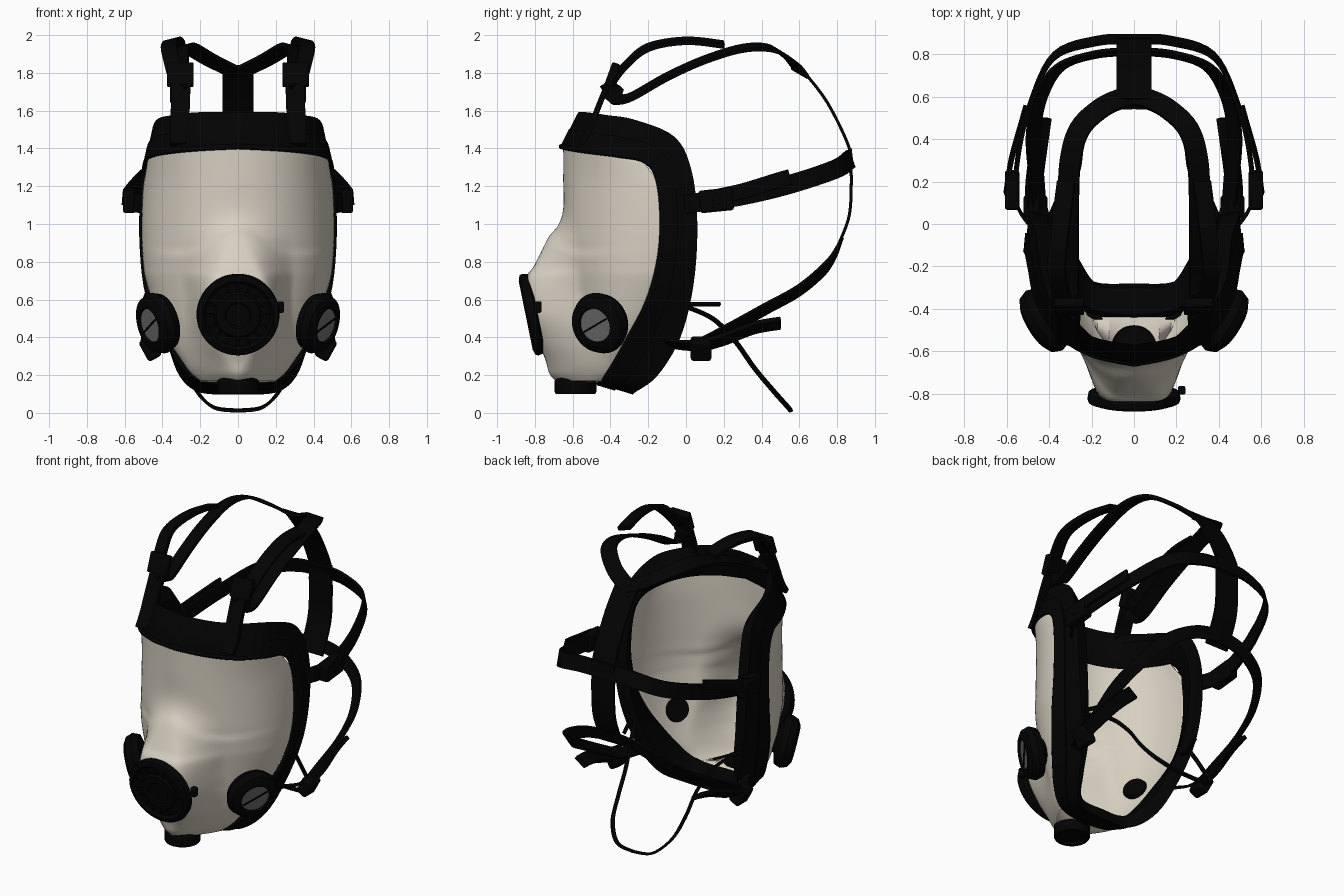
import bpy, bmesh, math
from mathutils import Vector, Matrix

if "Cube" in bpy.data.objects:
    bpy.data.objects.remove(bpy.data.objects["Cube"])

def material(name, rgb):
    m = bpy.data.materials.new(name)
    m.diffuse_color = (*rgb, 1)
    m.use_nodes = True
    m.node_tree.nodes["Principled BSDF"].inputs["Base Color"].default_value = m.diffuse_color
    return m

CREAM = material("cream_shell", (0.68, 0.63, 0.535))
BLACK = material("black_rubber", (0.0008, 0.0008, 0.0009))
GREY = material("grey_insert", (0.16, 0.16, 0.165))

def finish(name, bm, mat, angle=40):
    bmesh.ops.recalc_face_normals(bm, faces=bm.faces)
    me = bpy.data.meshes.new(name)
    bm.to_mesh(me)
    bm.free()
    me.materials.append(mat)
    ob = bpy.data.objects.new(name, me)
    bpy.context.collection.objects.link(ob)
    bpy.ops.object.select_all(action='DESELECT')
    ob.select_set(True)
    bpy.context.view_layer.objects.active = ob
    bpy.ops.object.shade_smooth_by_angle(angle=math.radians(angle))
    return ob

def spline(pts, per=6):
    """Catmull-Rom resampling of tuples of any length."""
    out, n = [], len(pts)
    for i in range(n - 1):
        p = [pts[max(0, min(n - 1, i + k))] for k in (-1, 0, 1, 2)]
        for s in range(per):
            t = s / per
            out.append(tuple(b + 0.5 * t * (c - a + t * (2*a - 5*b + 4*c - d + t * (3*(b - c) + d - a)))
                             for a, b, c, d in zip(*p)))
    return out + [tuple(pts[-1])]

def loft(name, rings, mat, closed=False, angle=40):
    bm = bmesh.new()
    vs = [[bm.verts.new(p) for p in r] for r in rings]
    k = len(rings[0])
    for i in range(len(vs) if closed else len(vs) - 1):
        a, b = vs[i], vs[(i + 1) % len(vs)]
        for j in range(k):
            bm.faces.new((a[j], a[(j + 1) % k], b[(j + 1) % k], b[j]))
    if not closed:
        bm.faces.new(vs[0])
        bm.faces.new(vs[-1])
    return finish(name, bm, mat, angle)

def strap(name, pts, width, xs=1.0, thick=0.016, sx=1):
    """Flat band; its face points away from the middle of the head."""
    path = [Vector((p[0] * sx, p[1], p[2])) for p in spline(pts)]
    rings = []
    for i, p in enumerate(path):
        t = (path[min(i + 1, len(path) - 1)] - path[max(i - 1, 0)]).normalized()
        n = Vector((p.x * xs, p.y - 0.2, p.z - 1.1))
        n = (n - t * n.dot(t)).normalized()
        w, h = t.cross(n) * width / 2, n * thick / 2
        rings.append([p - w - h, p + w - h, p + w + h, p - w + h])
    return loft(name, rings, BLACK)

def lathe(name, centre, axis, profile, mat, seg=48):
    rot = Vector(axis).to_track_quat('Z', 'Y')
    rings = [[Vector(centre) + rot @ Vector((r * math.cos(2*math.pi*j/seg), r * math.sin(2*math.pi*j/seg), h))
              for j in range(seg)] for r, h in profile]
    return loft(name, rings, mat, angle=30)

def box(name, centre, size, mat=BLACK, rot=None):
    bm = bmesh.new()
    bmesh.ops.create_cube(bm, size=1)
    m = Matrix.Translation(centre) @ (rot.to_4x4() if rot else Matrix()) @ Matrix.Diagonal((*size, 1))
    bmesh.ops.transform(bm, matrix=m, verts=bm.verts)
    ob = finish(name, bm, mat)
    bev = ob.modifiers.new("soft_edges", 'BEVEL')
    bev.width, bev.segments = min(size) * 0.2, 2
    return ob

def smooth(t):
    t = max(0.0, min(1.0, t))
    return t * t * (3 - 2 * t)

# Face shell: rows of z, half width, back y, front y, snout y, snout half width
rows = spline([
    (1.415, .48, -.22, -.65, -.65, .10), (1.25, .50, -.135, -.65, -.65, .10),
    (1.05, .508, -.12, -.65, -.655, .11), (.90, .508, -.13, -.65, -.73, .16),
    (.78, .50, -.15, -.64, -.79, .19), (.70, .487, -.17, -.63, -.835, .21),
    (.52, .43, -.24, -.60, -.82, .22), (.38, .365, -.31, -.57, -.77, .20),
    (.28, .30, -.37, -.55, -.73, .17), (.21, .25, -.40, -.53, -.71, .14),
    (.17, .20, -.43, -.51, -.68, .12)], 7)
bm = bmesh.new()
grid, COLS = [], 80
for z, w, yb, yf, ys, sw in rows:
    line = []
    soft = min(.28, .14 + .5 * max(0, abs(z - .58) - .06))
    for c in range(COLS + 1):
        t = math.pi * (c / COLS - 0.5)
        x = w * math.sin(t)
        y = yb + (yf - yb) * math.cos(t)
        y += (ys - yf) * smooth((sw + soft / 2 - abs(x)) / soft)
        crease = .87 + .12 * math.exp(-(x / .16) ** 2) + .3 * max(0, abs(x) - .3) ** 1.5
        y -= .014 * smooth((crease - z) / .05) * math.cos(t)
        droop = .085 * (1 - math.cos(t)) * smooth((z - 1.1) / .3)   # top edge falls to the sides
        line.append(bm.verts.new((x, y, z - droop)))
    grid.append(line)
z, w, yb = rows[-1][:3]
grid.append([bm.verts.new((v.co.x, yb - .01, z - .005)) for v in grid[-1]])   # chin floor
for a, b in zip(grid, grid[1:]):
    for j in range(COLS):
        bm.faces.new((a[j], b[j], b[j + 1], a[j + 1]))
shell = finish("face_shell", bm, CREAM, 60)
sol = shell.modifiers.new("thickness", 'SOLIDIFY')
sol.thickness, sol.offset = 0.012, -1

# Rubber frame: front edge and back edge, top centre to chin, mirrored
front = spline([(0, -.66, 1.41), (.2, -.615, 1.40), (.36, -.515, 1.385), (.455, -.36, 1.365), (.488, -.21, 1.33),
                (.503, -.14, 1.2), (.508, -.13, .9), (.475, -.19, .62), (.38, -.30, .4), (.285, -.39, .24),
                (.18, -.44, .17), (0, -.46, .155)], 5)
back = spline([(0, -.57, 1.59), (.2, -.53, 1.59), (.34, -.42, 1.575), (.43, -.27, 1.55), (.46, -.06, 1.46),
               (.49, .03, 1.28), (.49, .06, 1.0), (.455, .04, .68), (.38, -.03, .4), (.31, -.15, .2),
               (.2, -.27, .11), (0, -.28, .10)], 5)
def mirrored(pts):
    return [Vector(p) for p in pts] + [Vector((-p[0], p[1], p[2])) for p in pts[-2:0:-1]]
rings = []
for a, b in zip(mirrored(front), mirrored(back)):
    out = Vector((a.x, 0, (a.z - .85) * .7)).normalized() * .012
    step = a.lerp(b, .45)
    inner_b = Vector((b.x * .83, b.y - .02, .85 + (b.z - .85) * .9))
    inner_a = Vector((a.x * .93, a.y + .03, .85 + (a.z - .85) * .95))
    rings.append([a, a + out, step + out, step + out * .3, b + out * .2, b - out * .5, inner_b, inner_a])
loft("rubber_face_frame", rings, BLACK, closed=True)

# Raised clamping rim along the shell edge
loop = mirrored(front)
rings = []
for i, p in enumerate(loop):
    t = (loop[(i + 1) % len(loop)] - loop[i - 1]).normalized()
    n = Vector((p.x, p.y + .1, p.z - .85))
    n = (n - t * n.dot(t)).normalized()
    s = t.cross(n)
    rings.append([p + (n * math.cos(k * math.pi / 4) + s * math.sin(k * math.pi / 4)) * .014 for k in range(8)])
loft("clamping_rim", rings, BLACK, closed=True, angle=60)

# Front filter cap with grip lugs
fc, fa = Vector((0, -.825, .52)), Vector((0, -.98, -.2)).normalized()
lathe("front_filter_cap", fc, fa, [(.02, -.04), (.19, -.04), (.215, -.03), (.22, .0), (.215, .014), (.185, .024),
      (.17, .008), (.125, .008), (.115, .022), (.07, .022), (.062, .014), (.01, .014)], BLACK)
frot = fa.to_track_quat('Z', 'Y')
for i in range(16):
    turn = frot.to_matrix() @ Matrix.Rotation(i * math.pi / 8, 3, 'Z')
    box(f"front_cap_lug_{i}", fc + turn @ Vector((.148, 0, .01)), (.04, .014, .016), BLACK, turn)
box("front_cap_catch", (.225, -.785, .56), (.035, .04, .06))

# Chin outlet
lathe("chin_outlet", (0, -.585, .1), (0, 0, 1), [(.02, .015), (.08, .015), (.085, 0), (.105, 0), (.11, .01),
      (.11, .07), (.1, .1), (.02, .11)], BLACK)

# Harness centre straps at the back of the head, above and below the hub
strap("back_centre_strap", [(0, .872, 1.27), (0, .865, 1.4), (0, .75, 1.64), (0, .62, 1.81), (0, .59, 1.835)], .165)
strap("back_drop_strap", [(0, .87, 1.4), (0, .875, 1.22), (0, .865, 1.05), (0, .82, .92), (0, .775, .83)], .165)

for sx, side in ((1, "right"), (-1, "left")):
    # Side valves with grey inserts
    c, ax = Vector((.39 * sx, -.435, .485)), Vector((.82 * sx, -.5, -.24)).normalized()
    lathe("side_valve_" + side, c, ax, [(.05, -.06), (.07, -.06), (.085, -.02), (.15, .0), (.165, .04), (.15, .08),
          (.115, .1), (.095, .1), (.09, .08), (.01, .08)], BLACK)
    lathe("side_valve_insert_" + side, c, ax, [(.01, .08), (.09, .08), (.09, .088), (.01, .088)], GREY, 32)
    turn = ax.to_track_quat('Z', 'Y').to_matrix() @ Matrix.Rotation(.45, 3, 'Z')
    box("side_valve_bar_" + side, c + ax * .09, (.17, .008, .012), BLACK, turn)

    # Forehead strap, its buckle, loose end and the long upper strap
    strap("forehead_strap_" + side, [(.31, -.56, 1.42), (.31, -.51, 1.5), (.305, -.46, 1.63), (.3, -.39, 1.8),
          (.3, -.375, 1.85)], .1, 0, .03, sx)
    box("forehead_buckle_" + side, (.305 * sx, -.39, 1.79), (.14, .045, .13), BLACK, Matrix.Rotation(-.35, 3, 'X'))
    strap("forehead_loose_end_" + side, [(.32, -.39, 1.75), (.345, -.32, 1.84), (.365, -.2, 1.935), (.345, 0, 1.97),
          (.32, .2, 1.95)], .085, .7, .025, sx)
    strap("upper_strap_" + side, [(.31, -.42, 1.75), (.31, -.38, 1.69), (.31, -.31, 1.665), (.31, -.1, 1.78),
          (.31, .1, 1.87), (.3, .3, 1.93), (.255, .45, 1.93), (.15, .55, 1.87), (.05, .595, 1.82), (0, .605, 1.80)],
          .1, .7, .02, sx)

    # Temple strap, buckle and loose end
    strap("temple_strap_" + side, [(.48, -.02, 1.1), (.555, .1, 1.12), (.55, .3, 1.15), (.495, .55, 1.21),
          (.38, .79, 1.29), (.17, .865, 1.34), (0, .872, 1.345)], .1, sx=sx)
    box("temple_buckle_" + side, (.575 * sx, .16, 1.125), (.07, .18, .12), BLACK, Matrix.Rotation(.1, 3, 'X'))
    strap("temple_loose_end_" + side, [(.605, .14, 1.14), (.58, .3, 1.175), (.53, .48, 1.23), (.51, .55, 1.25)],
          .08, sx=sx)

    # Cheek strap, buckle and loose end
    strap("cheek_strap_" + side, [(.37, -.1, .37), (.44, .05, .36), (.46, .22, .44), (.475, .42, .55),
          (.44, .6, .65), (.35, .74, .77), (.18, .8, .86), (0, .815, .89)], .08, sx=sx)
    box("cheek_buckle_" + side, (.465 * sx, .08, .34), (.08, .11, .12), BLACK, Matrix.Rotation(.5 * sx, 3, 'Y'))
    strap("cheek_loose_end_" + side, [(.475, .06, .35), (.47, .2, .39), (.45, .36, .45), (.43, .5, .475)],
          .085, sx=sx, thick=.025)

    # Neck strap half and its anchor bar
    strap("neck_strap_" + side, [(.39, -.02, .57), (.31, .14, .5), (.265, .26, .38), (.25, .36, .24),
          (.22, .46, .12), (.13, .54, .03), (0, .555, .012)], .022, sx=sx)
    strap("neck_strap_anchor_" + side, [(.41, 0, .575), (.37, .09, .575), (.33, .18, .575)], .022, sx=sx)
